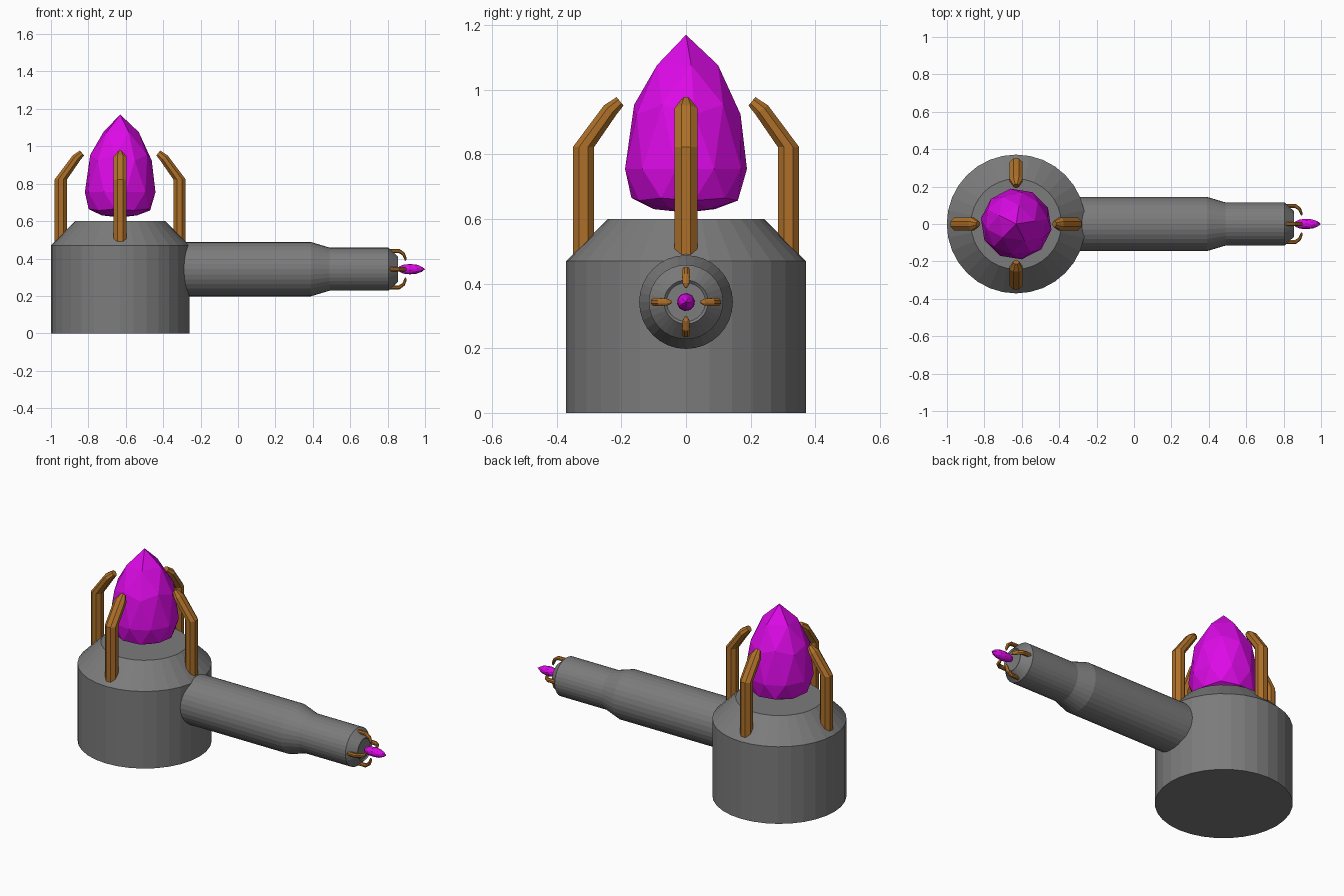
import bpy, bmesh, math
from mathutils import Matrix, Vector

if "Cube" in bpy.data.objects:
    bpy.data.objects.remove(bpy.data.objects["Cube"])


def material(name, color):
    m = bpy.data.materials.new(name)
    m.diffuse_color = color
    m.use_nodes = True
    m.node_tree.nodes["Principled BSDF"].inputs["Base Color"].default_value = m.diffuse_color
    return m


STONE = material("dark_stone", (0.2, 0.2, 0.2, 1))
BRONZE = material("bronze", (0.42, 0.16, 0.022, 1))
MAGENTA = material("magenta_crystal", (0.72, 0.003, 0.8, 1))

# Part frames: local z points up for the base, along +x for the barrel
BASE = Matrix.Translation((-0.63, 0, 0))
BARREL = Matrix.Translation((0, 0, 0.343)) @ Matrix.Rotation(math.pi / 2, 4, 'Y')


def finish(bm, name, frame, mat):
    bmesh.ops.recalc_face_normals(bm, faces=bm.faces)
    bm.transform(frame)
    mesh = bpy.data.meshes.new(name)
    bm.to_mesh(mesh)
    bm.free()
    mesh.materials.append(mat)
    obj = bpy.data.objects.new(name, mesh)
    bpy.context.collection.objects.link(obj)
    return obj


def skin(bm, rings):
    """Bridge matching vertex rings and cap both ends."""
    loops = [[bm.verts.new(p) for p in ring] for ring in rings]
    n = len(loops[0])
    for a, b in zip(loops, loops[1:]):
        for i in range(n):
            j = (i + 1) % n
            bm.faces.new((a[i], a[j], b[j], b[i]))
    bm.faces.new(loops[0])
    bm.faces.new(loops[-1])


def lathe(name, profile, frame, sides=32):
    bm = bmesh.new()
    skin(bm, [[(r * math.cos(2 * math.pi * i / sides),
                r * math.sin(2 * math.pi * i / sides), z)
               for i in range(sides)] for r, z in profile])
    return finish(bm, name, frame, STONE)


def crystal(name, radius, bottom, middle, top, blunt, frame):
    """Faceted teardrop: icosphere with its two halves stretched apart."""
    bm = bmesh.new()
    bmesh.ops.create_icosphere(bm, subdivisions=2, radius=1)
    for v in bm.verts:
        z = v.co.z
        if z < 0:
            h = middle - (middle - bottom) * (-z) ** blunt
        else:
            h = middle + (top - middle) * (z if z > 0.99 else 0.91 * z)
        v.co = Vector((v.co.x * radius, v.co.y * radius, h))
    bm.transform(Matrix.Rotation(math.radians(9), 4, 'Z'))
    return finish(bm, name, frame, MAGENTA)


def claws(name, path, frame):
    """Four octagonal prongs; path = (distance, height, tilt, radial half, side half)."""
    for k in range(4):
        bm = bmesh.new()
        rings = []
        for d, z, tilt, a, b in path:
            ring = []
            for i in range(8):
                t = math.pi / 8 + i * math.pi / 4
                u = a * math.cos(t) / math.cos(math.pi / 8)
                w = b * math.sin(t) / math.cos(math.pi / 8)
                ring.append((d + u * math.cos(tilt), w, z + u * math.sin(tilt)))
            rings.append(ring)
        skin(bm, rings)
        turn = Matrix.Rotation(k * math.pi / 2, 4, 'Z')
        finish(bm, f"{name}_{k + 1}", frame @ turn, BRONZE)


# Round body with chamfered shoulder
lathe("base", [(0.371, 0), (0.371, 0.47), (0.242, 0.6)], BASE)

# Stepped barrel with a shallow dished muzzle
lathe("barrel", [(0.145, -0.32), (0.145, 0.39), (0.115, 0.49),
                 (0.115, 0.805), (0.068, 0.855), (0.06, 0.848)], BARREL)

# Crystals
crystal("large_crystal", 0.191, 0.62, 0.755, 1.17, 0.5, BASE)
crystal("small_crystal", 0.028, 0.853, 0.92, 1.0, 0.9, BARREL)

# Prongs around each crystal
claws("large_claw", [(0.317, 0.46, 0, 0.033, 0.035),
                     (0.317, 0.823, 0, 0.033, 0.035),
                     (0.234, 0.938, 0.6, 0.024, 0.035),
                     (0.204, 0.964, 0.9, 0.017, 0.015)], BASE)
claws("small_claw", [(0.097, 0.805, 0, 0.011, 0.012),
                     (0.097, 0.862, 0.2, 0.011, 0.012),
                     (0.081, 0.885, 0.75, 0.009, 0.012),
                     (0.057, 0.895, 1.2, 0.007, 0.010),
                     (0.045, 0.896, 1.3, 0.003, 0.004)], BARREL)
